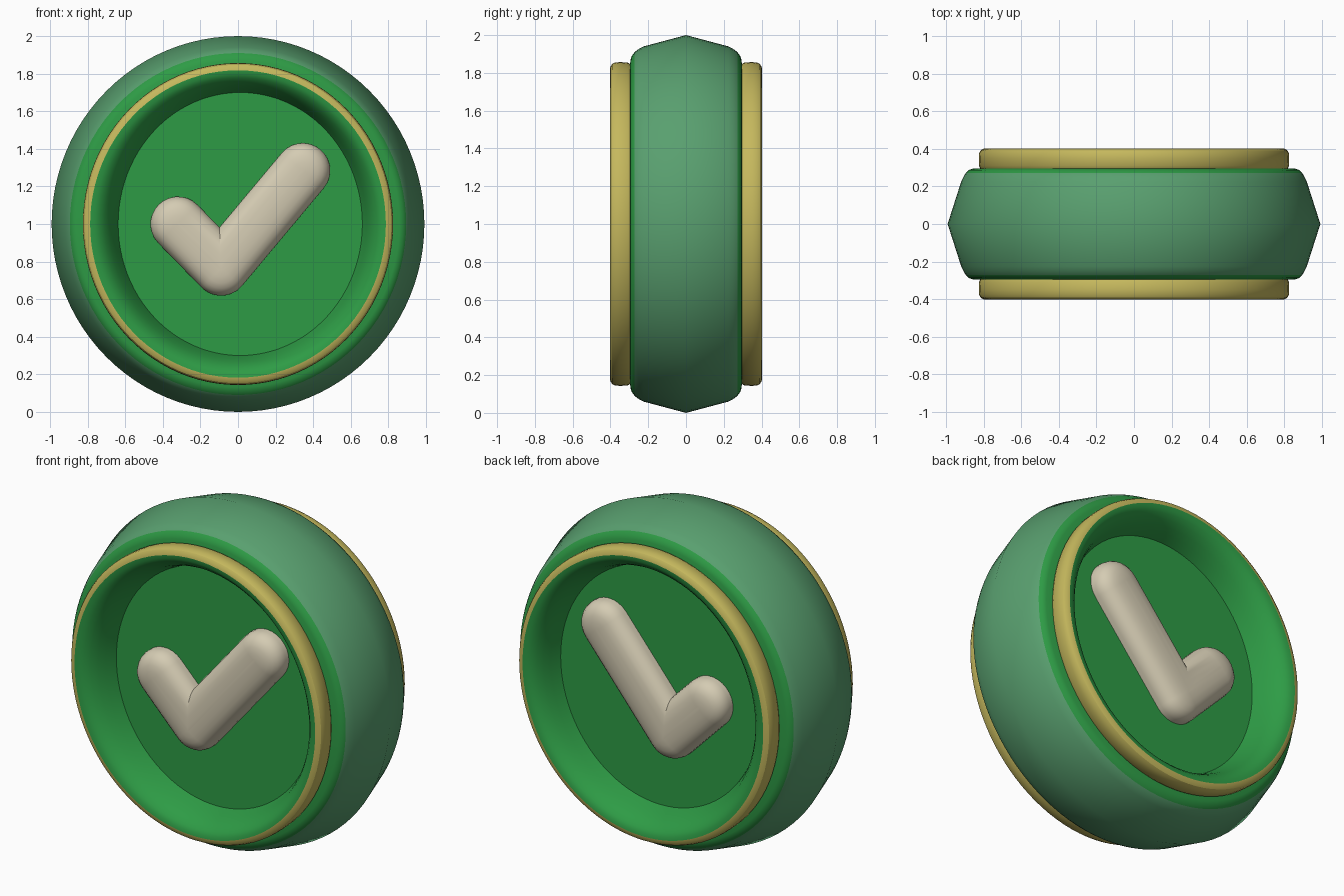
import bpy, bmesh
from math import sin, cos, tau, radians, atan2, pi
from mathutils import Vector

SEGMENTS = 96

cube = bpy.data.objects.get("Cube")
if cube:
    bpy.data.objects.remove(cube, do_unlink=True)


def material(name, rgb):
    mat = bpy.data.materials.new(name)
    mat.use_nodes = True
    mat.diffuse_color = (*rgb, 1)
    mat.node_tree.nodes["Principled BSDF"].inputs["Base Color"].default_value = (*rgb, 1)
    return mat


muted_green = material("muted green", (0.10, 0.35, 0.16))
bright_green = material("bright green", (0.027, 0.33, 0.06))
gold = material("gold", (0.56, 0.48, 0.11))
cream = material("cream", (0.66, 0.60, 0.45))


def loft(name, loops, mats, band_mat=lambda i: 0, cap=False):
    """Bridge closed loops, mirror the result to the back and shade it."""
    bm = bmesh.new()
    rings = [[bm.verts.new(p) for p in loop] for loop in loops]
    n = len(rings[0])
    for i, (a, b) in enumerate(zip(rings, rings[1:])):
        for j in range(n):
            k = (j + 1) % n
            bm.faces.new((a[j], a[k], b[k], b[j])).material_index = band_mat(i)
    if cap:
        bm.faces.new(rings[-1])
    mesh = bpy.data.meshes.new(name)
    bm.to_mesh(mesh)
    bm.free()
    for mat in mats:
        mesh.materials.append(mat)
    obj = bpy.data.objects.new(name, mesh)
    bpy.context.collection.objects.link(obj)
    bpy.ops.object.select_all(action="DESELECT")
    obj.select_set(True)
    bpy.context.view_layer.objects.active = obj
    bpy.ops.object.shade_smooth_by_angle(angle=radians(28))
    mirror = obj.modifiers.new("Back side", "MIRROR")
    mirror.use_axis = (False, True, False)
    return obj


def oval(rx, rz, depth, cx=0):
    return [(cx + rx * cos(tau * i / SEGMENTS), -depth, 1 + rz * sin(tau * i / SEGMENTS))
            for i in range(SEGMENTS)]


# Coin body: ridged muted edge, bright rounded shoulder
body = [(0.992, 1.0, 0), (0.92, 0.94, 0.225), (0.908, 0.927, 0.25), (0.895, 0.91, 0.272),
        (0.88, 0.89, 0.287), (0.86, 0.87, 0.294), (0.79, 0.82, 0.298)]
loft("coin_body", [oval(*p) for p in body], [muted_green, bright_green],
     lambda i: 0 if i < 3 else 1)

# Gold rim band
rim = [(0.80, 0.83, 0.292), (0.818, 0.847, 0.296), (0.825, 0.855, 0.31), (0.826, 0.857, 0.35),
       (0.825, 0.855, 0.375), (0.817, 0.847, 0.391), (0.803, 0.834, 0.40), (0.787, 0.818, 0.403)]
loft("gold_rim", [oval(*p) for p in rim], [gold])

# Rolled inner lip falling to the recessed floor
dish = [(0.787, 0.818, 0.403), (0.765, 0.798, 0.40, 0.002), (0.74, 0.778, 0.388, 0.004),
        (0.715, 0.755, 0.363, 0.006), (0.693, 0.735, 0.328, 0.008), (0.675, 0.719, 0.287, 0.01),
        (0.66, 0.707, 0.25, 0.012), (0.65, 0.70, 0.225, 0.012), (0.3, 0.32, 0.225, 0.006)]
loft("dish", [oval(*p) for p in dish], [bright_green], cap=True)

# Raised check mark: rounded two-arm stroke with a domed cross-section
corner, short_end, long_end = Vector((-0.09, 0.765)), Vector((-0.32, 1.0)), Vector((0.345, 1.285))


def arc(centre, radius, start, stop, steps=14):
    angles = [start + (stop - start) * i / steps for i in range(steps + 1)]
    return [centre + radius * Vector((cos(a), sin(a))) for a in angles]


def stroke(half_width, depth):
    s = atan2(*reversed(short_end - corner))
    l = atan2(*reversed(long_end - corner))
    mid, half = (s + l) / 2, (s - l) / 2
    notch = corner + half_width / sin(half) * Vector((cos(mid), sin(mid)))
    points = arc(corner, half_width, s + pi / 2, l + 1.5 * pi)
    points += arc(long_end, half_width, l - pi / 2, l + pi / 2)
    points.append(notch)
    points += arc(short_end, half_width, s - pi / 2, s + pi / 2)
    return [(p.x, -depth, p.y) for p in points]


layers = [(0.146, 0.21), (0.146, 0.255), (0.14, 0.282), (0.127, 0.304), (0.107, 0.322),
          (0.08, 0.334), (0.045, 0.341), (0.01, 0.343)]
loft("check_mark", [stroke(*layer) for layer in layers], [cream], cap=True)
